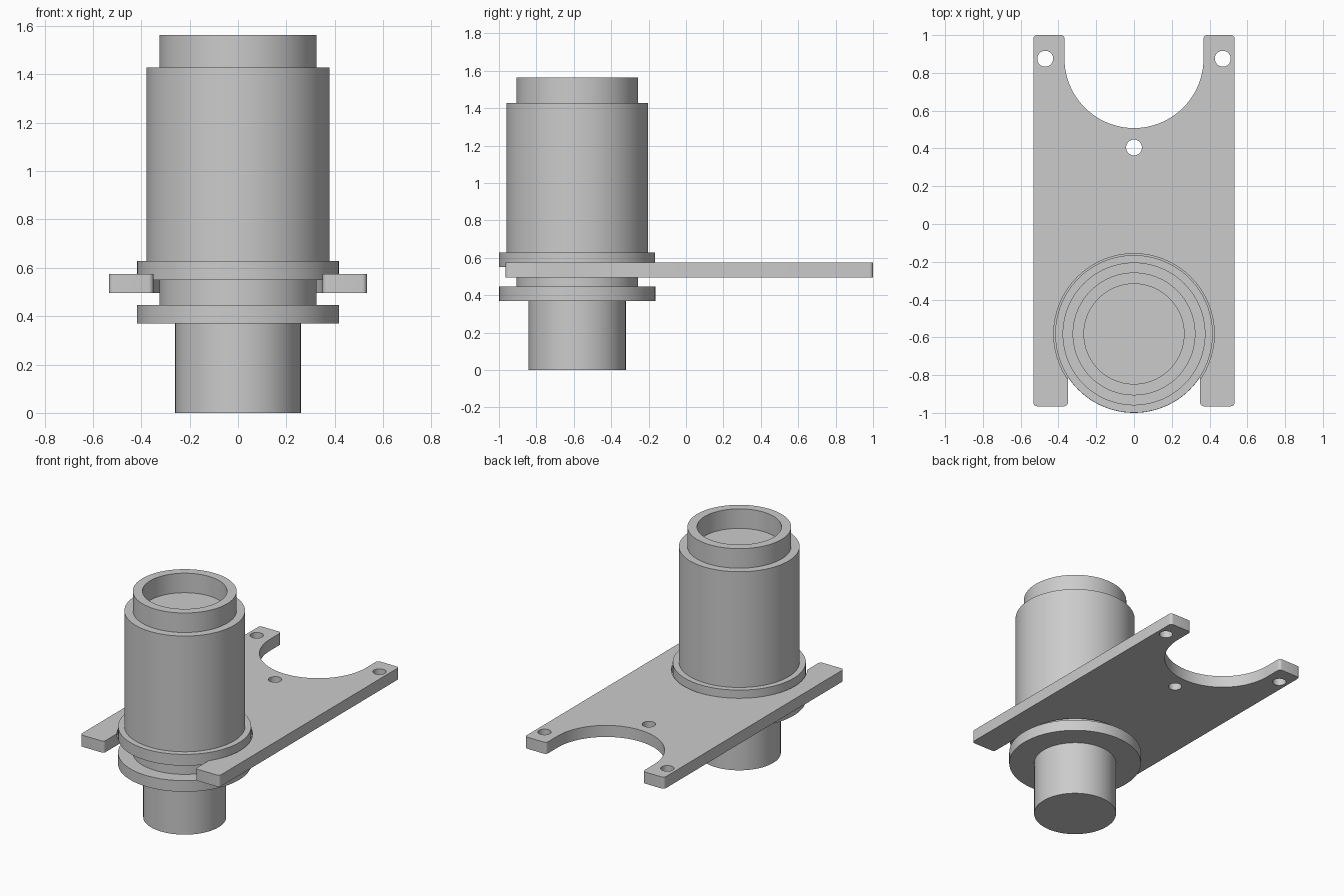
import bpy, bmesh, math
from mathutils import Vector

if "Cube" in bpy.data.objects:
    bpy.data.objects.remove(bpy.data.objects["Cube"])

AXIS_Y = -0.582          # centre line of the turned body
PLATE_Z = (0.495, 0.575)


def make_object(name, bm):
    bmesh.ops.recalc_face_normals(bm, faces=bm.faces)
    mesh = bpy.data.meshes.new(name)
    bm.to_mesh(mesh)
    bm.free()
    obj = bpy.data.objects.new(name, mesh)
    bpy.context.collection.objects.link(obj)
    return obj


def smooth(obj):
    bpy.ops.object.select_all(action='DESELECT')
    obj.select_set(True)
    bpy.context.view_layer.objects.active = obj
    bpy.ops.object.shade_smooth_by_angle(angle=math.radians(30))


def lathe(name, profile, y, steps=96):
    bm = bmesh.new()
    verts = [bm.verts.new((r, y, z)) for r, z in profile]
    edges = [bm.edges.new(pair) for pair in zip(verts, verts[1:])]
    bmesh.ops.spin(bm, geom=verts + edges, cent=(0, y, 0), axis=(0, 0, 1),
                   angle=math.tau, steps=steps)
    bmesh.ops.remove_doubles(bm, verts=bm.verts, dist=1e-4)
    return make_object(name, bm)


def arc(cx, cy, r, a0, a1, n):
    for i in range(n + 1):
        a = math.radians(a0 + (a1 - a0) * i / n)
        yield Vector((cx + r * math.cos(a), cy + r * math.sin(a), PLATE_Z[0]))


def drill(obj, x, y, r, z0, z1):
    cutter = lathe("cutter", [(0, z0), (r, z0), (r, z1), (0, z1)], y, 64)
    cutter.location.x = x
    cutter.hide_render = True
    mod = obj.modifiers.new("drill", 'BOOLEAN')
    mod.operation, mod.solver, mod.object = 'DIFFERENCE', 'EXACT', cutter
    bpy.context.view_layer.objects.active = obj
    bpy.ops.object.modifier_apply(modifier=mod.name)
    bpy.data.objects.remove(cutter)


# Turned body: spigot, lower flange, neck, upper flange, barrel, hollow collar
body = lathe("stepped_barrel", [
    (0, 0), (0.26, 0), (0.26, 0.37), (0.418, 0.37), (0.418, 0.447),
    (0.325, 0.447), (0.325, 0.55), (0.417, 0.55), (0.417, 0.628),
    (0.378, 0.628), (0.378, 1.428), (0.325, 1.428), (0.325, 1.563),
    (0.265, 1.563), (0.265, 1.428), (0, 1.428)], AXIS_Y)
smooth(body)

# Mounting plate: half outline from the rear arch to the front slot, mirrored
half = []
for args in [(0, 0.876, 0.368, -90, 0, 32),
             (0.388, 0.98, 0.02, 180, 90, 6),
             (0.513, 0.98, 0.02, 90, 0, 6),
             (0.513, -0.945, 0.02, 0, -90, 6),
             (0.37, -0.945, 0.02, -90, -180, 6),
             (0, AXIS_Y, 0.35, 0, 90, 32)]:
    half += arc(*args)
outline = half + [Vector((-p.x, p.y, p.z)) for p in reversed(half[1:-1])]
bm = bmesh.new()
face = bm.faces.new([bm.verts.new(p) for p in outline])
extruded = bmesh.ops.extrude_face_region(bm, geom=[face])
bmesh.ops.translate(bm, vec=(0, 0, PLATE_Z[1] - PLATE_Z[0]),
                    verts=[g for g in extruded["geom"] if isinstance(g, bmesh.types.BMVert)])
plate = make_object("mounting_plate", bm)

# Screw holes and the shallow seat for the upper flange
for x, y in [(-0.47, 0.875), (0.47, 0.875), (0, 0.405)]:
    drill(plate, x, y, 0.042, 0.4, 0.7)
drill(plate, 0, AXIS_Y, 0.425, 0.55, 0.7)
smooth(plate)
